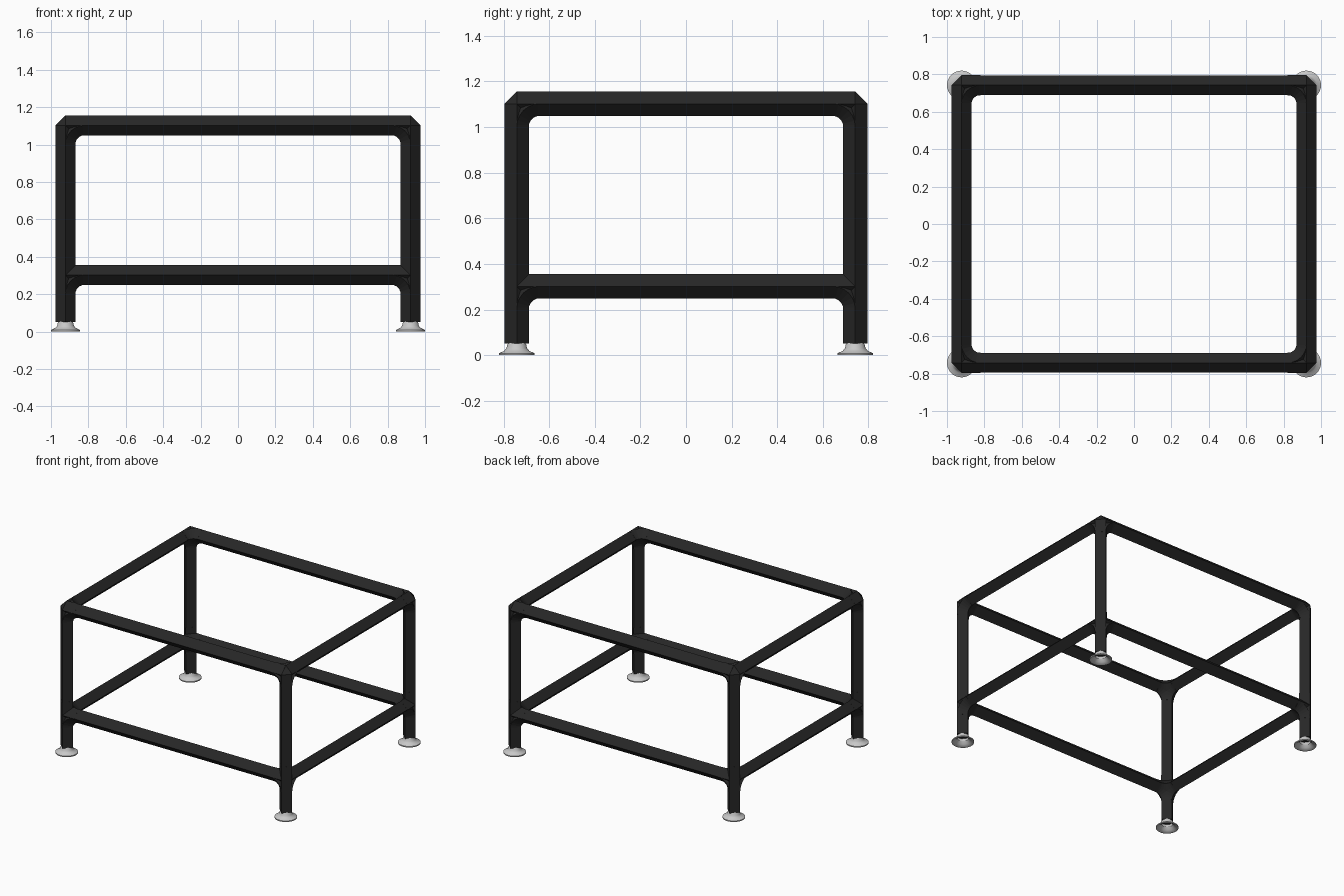
import bpy, bmesh, math
from mathutils import Vector

old = bpy.data.objects.get("Cube")
if old:
    bpy.data.objects.remove(old, do_unlink=True)

CX, CY = 0.922, 0.742          # post centres
TOP, LOW, BASE = 1.102, 0.302, 0.05
R = 0.053                      # tube radius
BEND = 0.1                     # fitting length
X, Y, Z = Vector((1, 0, 0)), Vector((0, 1, 0)), Vector((0, 0, 1))


def material(name, rgb, rough):
    m = bpy.data.materials.new(name)
    m.use_nodes = True
    m.diffuse_color = (*rgb, 1)
    b = m.node_tree.nodes["Principled BSDF"]
    b.inputs["Base Color"].default_value = (*rgb, 1)
    b.inputs["Roughness"].default_value = rough
    return m


BLACK = material("black_tube", (0.02, 0.02, 0.02), 0.6)
GREY = material("light_grey_foot", (0.58, 0.58, 0.58), 0.5)


def finish(bm, name, mat, smooth=False):
    bmesh.ops.recalc_face_normals(bm, faces=bm.faces)
    mesh = bpy.data.meshes.new(name)
    bm.to_mesh(mesh)
    bm.free()
    mesh.materials.append(mat)
    ob = bpy.data.objects.new(name, mesh)
    bpy.context.collection.objects.link(ob)
    if smooth:
        bpy.ops.object.select_all(action='DESELECT')
        ob.select_set(True)
        bpy.context.view_layer.objects.active = ob
        bpy.ops.object.shade_smooth_by_angle(angle=math.radians(40))
    return ob


def sweep(bm, rings, r=R):
    """Diamond section carried through (centre, u, v) frames, capped."""
    loops = [[bm.verts.new(c + d * r) for d in (u, v, -u, -v)] for c, u, v in rings]
    for a, b in zip(loops, loops[1:]):
        for i in range(4):
            j = (i + 1) % 4
            bm.faces.new((a[i], a[j], b[j], b[i]))
    bm.faces.new(loops[0])
    bm.faces.new(loops[-1])


def straight(bm, p, q, r=R):
    d = (q - p).normalized()
    u, v = [a for a in (X, Y, Z) if abs(a.dot(d)) < 0.5]
    sweep(bm, [(p, u, v), (q, u, v)], r)


def elbow(bm, corner, a, b):
    """Quarter bend joining the arms that leave the corner along a and b."""
    centre, n = corner + (a + b) * BEND, a.cross(b)
    rings = []
    for i in range(7):
        t = math.pi / 2 * i / 6
        out = -b * math.cos(t) - a * math.sin(t)
        rings.append((centre + out * BEND, out, n))
    sweep(bm, rings)


def tube(name, p, q):
    bm = bmesh.new()
    straight(bm, p, q)
    finish(bm, name, BLACK)


def fitting(name, c, arms, bends):
    bm = bmesh.new()
    for d in arms:
        straight(bm, c, c + d * BEND, R * 1.015)
    for a, b in bends:
        elbow(bm, c, a, b)
    # Pointed hub closing the outer corner
    poles = [bm.verts.new(c + Z * s * R) for s in (1, -1)]
    belt = [bm.verts.new(c + d * R) for d in (X, Y, -X, -Y)]
    for p in poles:
        for i in range(4):
            bm.faces.new((p, belt[i], belt[(i + 1) % 4]))
    finish(bm, name, BLACK)


def foot(name, x, y):
    # Flared bell, hollow underneath
    profile = [(0.036, 0.056), (0.042, 0.045), (0.045, 0.03), (0.055, 0.019),
               (0.078, 0.008), (0.078, 0), (0.07, 0), (0.05, 0.012), (0.036, 0.03)]
    bm = bmesh.new()
    vs = [bm.verts.new((x + r, y, z)) for r, z in profile]
    edges = [bm.edges.new(e) for e in zip(vs, vs[1:])]
    bmesh.ops.spin(bm, geom=vs + edges, cent=(x, y, 0), axis=Z,
                   angle=math.tau, steps=32, use_merge=True)
    bmesh.ops.remove_doubles(bm, verts=bm.verts, dist=1e-5)
    finish(bm, name, GREY, True)


# Horizontal rails at both levels
for level, z in (("upper", TOP), ("lower", LOW)):
    for side, s in (("front", -1), ("back", 1)):
        tube(f"{level}_{side}_rail", Vector((-CX + BEND, s * CY, z)),
             Vector((CX - BEND, s * CY, z)))
    for side, s in (("left", 1), ("right", -1)):
        tube(f"{level}_{side}_rail", Vector((s * CX, -CY + BEND, z)),
             Vector((s * CX, CY - BEND, z)))

# Posts, corner fittings and feet
for fb, sy in (("front", -1), ("back", 1)):
    for lr, sx in (("left", 1), ("right", -1)):
        tag = f"{fb}_{lr}"
        x, y = sx * CX, sy * CY
        ax, ay = X * -sx, Y * -sy
        tube(f"{tag}_post", Vector((x, y, BASE)), Vector((x, y, TOP)))
        bends = [(ax, -Z), (ay, -Z), (ax, ay)]
        fitting(f"{tag}_upper_elbow", Vector((x, y, TOP)), [ax, ay, -Z], bends)
        fitting(f"{tag}_lower_tee", Vector((x, y, LOW)), [ax, ay, Z, -Z], bends)
        foot(f"{tag}_foot", x, y)
